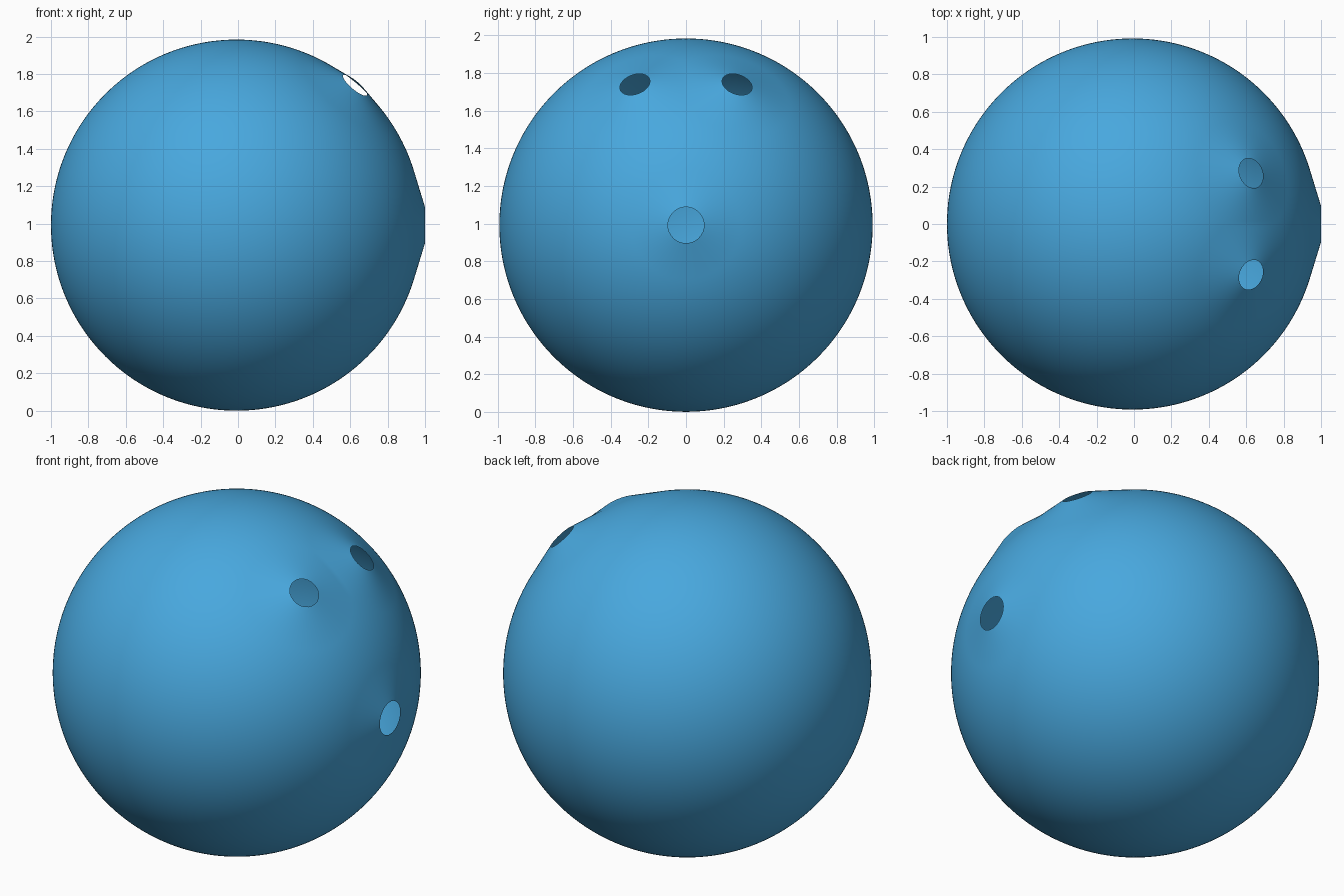
import bpy, bmesh, math
from mathutils import Vector

if "Cube" in bpy.data.objects:
    bpy.data.objects.remove(bpy.data.objects["Cube"])

R = 0.992
CENTRE = Vector((-0.008, 0, R))

# holes: axis, angle of the rim, angle where the raised rim meets the ball
HOLES = [
    (Vector((1, 0, 0)), math.radians(5.44), math.radians(17.0)),
    (Vector((0.623, 0.267, 0.735)).normalized(), math.radians(4.67), math.radians(18.2)),
    (Vector((0.623, -0.267, 0.735)).normalized(), math.radians(4.67), math.radians(18.2)),
]

bm = bmesh.new()
bmesh.ops.create_icosphere(bm, subdivisions=7, radius=1)

# cut the round openings and pull the cut edge onto an exact circle
for axis, rim, _ in HOLES:
    inside = {v for v in bm.verts if v.co.angle(axis) < rim}
    gone = [f for f in bm.faces if all(v in inside for v in f.verts)]
    keep = {v for v in inside if any(w not in inside for f in v.link_faces for w in f.verts)}
    for v in keep:
        side = (v.co - axis * v.co.dot(axis)).normalized()
        v.co = axis * math.cos(rim) + side * math.sin(rim)
    bmesh.ops.delete(bm, geom=gone, context='FACES')

# raise the surface around each opening along a cone tangent to the ball
for v in bm.verts:
    d = v.co.normalized()
    r = R
    for axis, _, blend in HOLES:
        a = d.angle(axis)
        if a < blend:
            r = max(r, R / math.cos(blend - a))
    v.co = CENTRE + d * r
for f in bm.faces:
    f.smooth = True

# hollow ball
mesh = bpy.data.meshes.new("hollow_ball")
bm.to_mesh(mesh)
bm.free()
ball = bpy.data.objects.new("hollow_ball", mesh)
bpy.context.collection.objects.link(ball)

blue = bpy.data.materials.new("sky blue")
blue.diffuse_color = (0.065, 0.39, 0.73, 1)
blue.use_nodes = True
blue.node_tree.nodes["Principled BSDF"].inputs["Base Color"].default_value = blue.diffuse_color
mesh.materials.append(blue)
